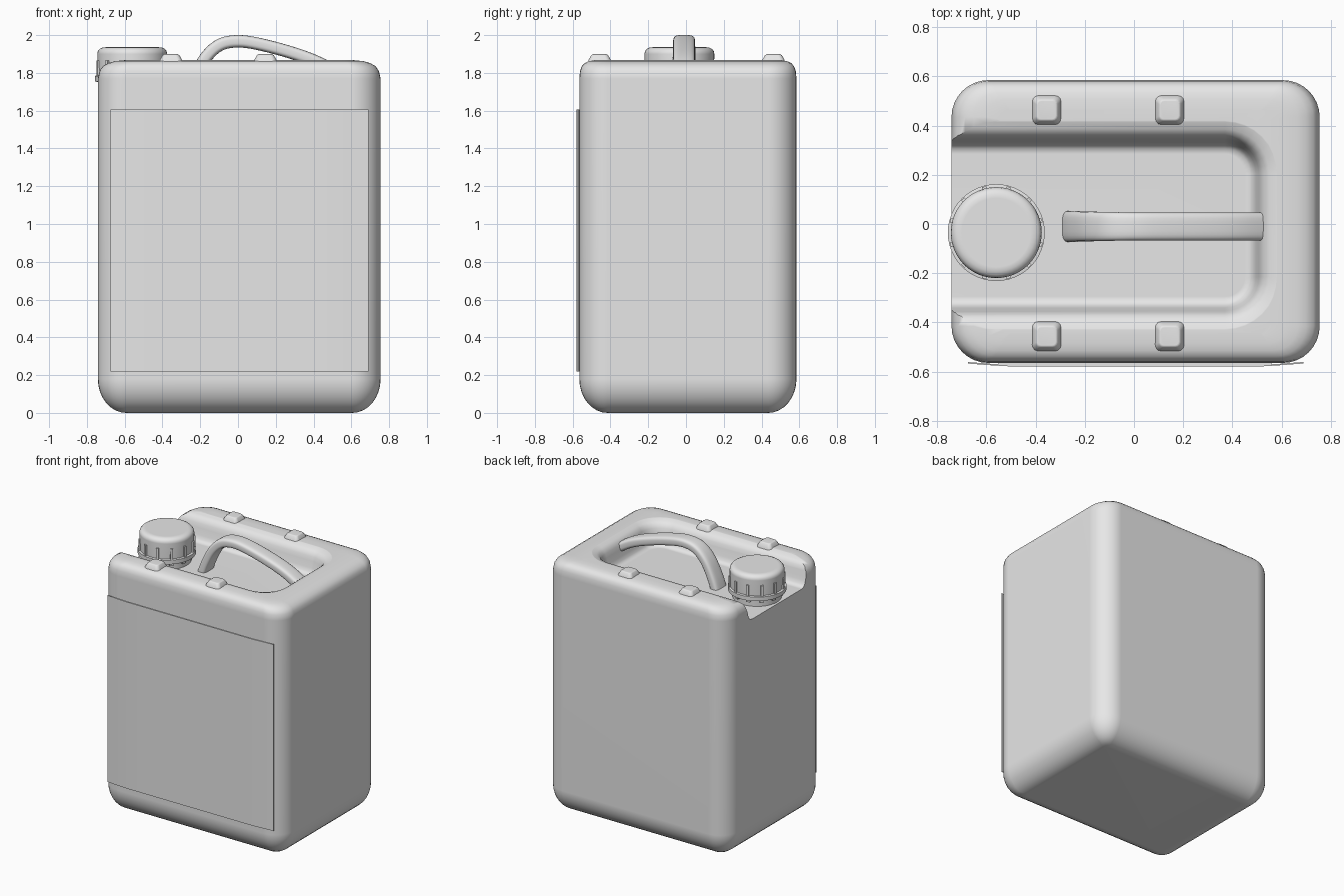
import bpy
import bmesh
from math import sin, cos, pi, radians
from mathutils import Vector

cube = bpy.data.objects.get("Cube")
if cube:
    bpy.data.objects.remove(cube)

grey = bpy.data.materials.new("light_grey_plastic")
grey.use_nodes = True
grey.diffuse_color = (0.8, 0.8, 0.8, 1)
grey.node_tree.nodes["Principled BSDF"].inputs["Base Color"].default_value = (0.8, 0.8, 0.8, 1)


def loft(name, rings):
    """Skin a stack of equal-length point rings and cap both ends."""
    bm = bmesh.new()
    rows = [[bm.verts.new(p) for p in ring] for ring in rings]
    n = len(rows[0])
    for a, b in zip(rows, rows[1:]):
        for i in range(n):
            j = (i + 1) % n
            bm.faces.new((a[i], a[j], b[j], b[i]))
    bm.faces.new(rows[0])
    bm.faces.new(rows[-1])
    bmesh.ops.recalc_face_normals(bm, faces=bm.faces)
    mesh = bpy.data.meshes.new(name)
    bm.to_mesh(mesh)
    bm.free()
    mesh.materials.append(grey)
    obj = bpy.data.objects.new(name, mesh)
    bpy.context.collection.objects.link(obj)
    return obj


def activate(obj):
    bpy.ops.object.select_all(action='DESELECT')
    obj.select_set(True)
    bpy.context.view_layer.objects.active = obj


def smooth(obj, angle=40, weighted=True):
    activate(obj)
    bpy.ops.object.shade_smooth_by_angle(angle=radians(angle))
    if weighted:
        mod = obj.modifiers.new("weighted", 'WEIGHTED_NORMAL')
        mod.keep_sharp = True


def rounded_rect(x0, x1, y0, y1, r, z, steps=8):
    """Horizontal rounded rectangle, counter-clockwise."""
    corners = ((x1 - r, y1 - r), (x0 + r, y1 - r), (x0 + r, y0 + r), (x1 - r, y0 + r))
    return [(cx + r * cos(a), cy + r * sin(a), z)
            for k, (cx, cy) in enumerate(corners)
            for a in ((k + s / steps) * pi / 2 for s in range(steps + 1))]


def circle(cx, cy, r, z, n=48):
    return [(cx + r * cos(2 * pi * i / n), cy + r * sin(2 * pi * i / n), z) for i in range(n)]


# Body shell: rounded foot, straight walls, softly crowned top
levels = []
for i in range(9):
    a = i / 8 * pi / 2
    levels.append((0.18 * (1 - cos(a)), 0.15 * (1 - sin(a)), 0.15 * (1 - sin(a))))
levels += [(1.77, 0, 0), (1.81, 0.009, 0.004), (1.835, 0.026, 0.013), (1.852, 0.055, 0.028),
           (1.862, 0.09, 0.05), (1.867, 0.14, 0.08), (1.869, 0.2, 0.12)]
body = loft("body", [
    rounded_rect(-0.742 + dx, 0.755 - dx, -0.565 + dy, 0.585 - dy, max(0.15 - dy, 0.04), z)
    for z, dx, dy in levels])

# Channel sunk in the top and open toward the cap side
FLOOR = 1.70
flare = [(FLOOR, 0), (FLOOR + 0.006, 0.022), (FLOOR + 0.02, 0.036), (FLOOR + 0.045, 0.046),
         (1.79, 0.058), (1.82, 0.066), (1.843, 0.08), (1.858, 0.1), (1.868, 0.13),
         (1.876, 0.17), (2.1, 0.18)]
cutter = loft("channel_cutter", [
    rounded_rect(-1.2, 0.45 + d, -0.295 - d, 0.285 + d, 0.08 + d, z) for z, d in flare])
cutter.hide_render = True
cut = body.modifiers.new("channel", 'BOOLEAN')
cut.operation = 'DIFFERENCE'
cut.solver = 'EXACT'
cut.object = cutter
activate(body)
bpy.ops.object.modifier_apply(modifier="channel")
bpy.data.objects.remove(cutter)
smooth(body, 45)

# Carry handle: rounded bar swept along an arch
path = [Vector((x, 0, z)) for x, z in (
    (-0.27, 1.66), (-0.235, 1.76), (-0.175, 1.875), (-0.1, 1.946), (-0.01, 1.967),
    (0.1, 1.955), (0.28, 1.908), (0.43, 1.852), (0.57, 1.77))]


def spline(t):
    """Catmull-Rom point on the handle path."""
    i = min(int(t), len(path) - 2)
    u = t - i
    p1, p2 = path[i], path[i + 1]
    p0 = path[i - 1] if i else p1 * 2 - p2
    p3 = path[i + 2] if i + 2 < len(path) else p2 * 2 - p1
    return 0.5 * (2 * p1 + (p2 - p0) * u + (2 * p0 - 5 * p1 + 4 * p2 - p3) * u ** 2
                  + (3 * p1 - p0 - 3 * p2 + p3) * u ** 3)


def squircle(a):
    c, s = cos(a), sin(a)
    return (abs(c) ** 0.55 * (1 if c > 0 else -1), abs(s) ** 0.55 * (1 if s > 0 else -1))


sections = []
for k in range(41):
    t = k / 40 * (len(path) - 1)
    mid = spline(t)
    ahead = spline(min(t + 0.01, len(path) - 1)) - spline(max(t - 0.01, 0))
    normal = Vector((-ahead.z, 0, ahead.x)).normalized()
    half = 0.057 + 0.007 * max(0, 1 - t / 4)
    ring = []
    for i in range(24):
        u, v = squircle(2 * pi * (i + 0.5) / 24)
        ring.append(mid + Vector((0, -0.01 + half * u, 0)) + normal * 0.033 * v)
    sections.append(ring)
smooth(loft("handle", sections), 60, False)

# Screw cap with a tamper ring and a neck below it
CX, CY = -0.56, -0.035
cap_profile = [(0.162, 1.78), (0.183, 1.785), (0.185, 1.9), (0.182, 1.915), (0.173, 1.927),
               (0.158, 1.934), (0.14, 1.936)]
smooth(loft("cap", [circle(CX, CY, r, z) for r, z in cap_profile]))
ring_profile = [(0.18, 1.752), (0.197, 1.754), (0.197, 1.784), (0.18, 1.788)]
smooth(loft("tamper_ring", [circle(CX, CY, r, z) for r, z in ring_profile]))
smooth(loft("neck", [circle(CX, CY, 0.165, z) for z in (FLOOR - 0.03, 1.76)]))


def radial_block(name, angle, r0, r1, half, z0, z1):
    out = Vector((cos(angle), sin(angle), 0))
    side = Vector((-sin(angle), cos(angle), 0)) * half
    base = Vector((CX, CY, 0))
    return loft(name, [[base + out * r + side * s + Vector((0, 0, z))
                        for r, s in ((r0, -1), (r1, -1), (r1, 1), (r0, 1))] for z in (z0, z1)])


for i in range(12):
    turn = 2 * pi * (i + 0.5) / 12
    radial_block("cap_rib", turn, 0.175, 0.193, 0.009, 1.78, 1.865)
    radial_block("ring_tab", turn, 0.15, 0.183, 0.014, 1.735, 1.756)

# Stacking lugs on both rims
for x in (-0.355, 0.145):
    for y in (-0.457, 0.463):
        lug = loft("stacking_lug", [
            rounded_rect(x - h, x + h, y - h, y + h, r, z, 3)
            for h, r, z in ((0.062, 0.025, 1.85), (0.058, 0.025, 1.87), (0.045, 0.02, 1.893),
                            (0.036, 0.015, 1.899))])
        smooth(lug, 50)

# Front label: thin panel that eases back toward its side edges
label_rings = []
for k in range(17):
    x = -0.675 + 1.365 * k / 16
    edge = max(0, abs(x - 0.005) - 0.53) / 0.155
    y = -0.579 + 0.012 * edge
    label_rings.append([(x, y, 0.22), (x, y + 0.006, 0.22), (x, y + 0.006, 1.605), (x, y, 1.605)])
smooth(loft("front_label", label_rings), 30)

# Backing that joins the label to the wall
loft("label_backing", [[(x, y, z) for x, z in ((-0.55, 0.225), (0.56, 0.225), (0.56, 1.6), (-0.55, 1.6))]
                       for y in (-0.574, -0.565)])
